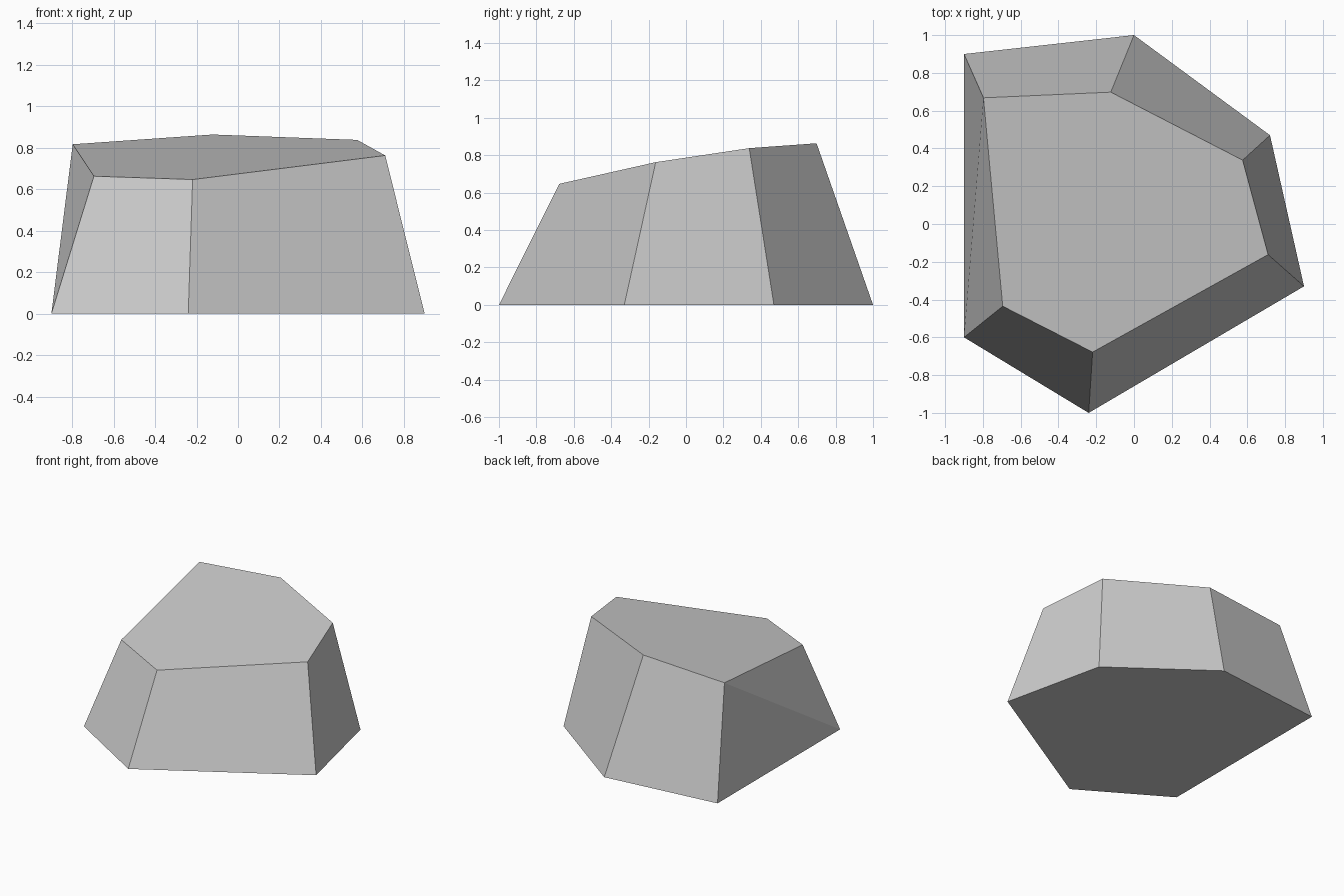
import bpy
import bmesh

cube = bpy.data.objects.get("Cube")
if cube:
    bpy.data.objects.remove(cube, do_unlink=True)

# Stone colour
stone = bpy.data.materials.new("stone grey")
stone.use_nodes = True
colour = (0.6, 0.6, 0.6, 1)
stone.diffuse_color = colour
bsdf = next(n for n in stone.node_tree.nodes if n.type == "BSDF_PRINCIPLED")
bsdf.inputs["Base Color"].default_value = colour

# Matching outlines of the foot and the tilted cap, counterclockwise from front right corner
foot = [(-0.9, -0.6), (-0.24, -1), (0.9, -0.33), (0.72, 0.47), (0, 1), (-0.9, 0.9)]
cap = [(-0.695, -0.435, 0.663), (-0.219, -0.678, 0.647), (0.71, -0.162, 0.763),
       (0.575, 0.338, 0.838), (-0.123, 0.698, 0.864), (-0.797, 0.668, 0.817)]

bm = bmesh.new()
low = [bm.verts.new((x, y, 0)) for x, y in foot]
high = [bm.verts.new(p) for p in cap]

# Foot, cap and sloping sides
bm.faces.new(low[::-1])
bm.faces.new(high)
count = len(low)
for i in range(count - 1):
    bm.faces.new((low[i], low[i + 1], high[i + 1], high[i]))

# Creased side, split from the foot corner to the far cap corner
bm.faces.new((low[-1], low[0], high[-1]))
bm.faces.new((low[0], high[0], high[-1]))
bmesh.ops.recalc_face_normals(bm, faces=bm.faces)

mesh = bpy.data.meshes.new("rock")
bm.to_mesh(mesh)
bm.free()
mesh.materials.append(stone)
rock = bpy.data.objects.new("rock", mesh)
bpy.context.scene.collection.objects.link(rock)
